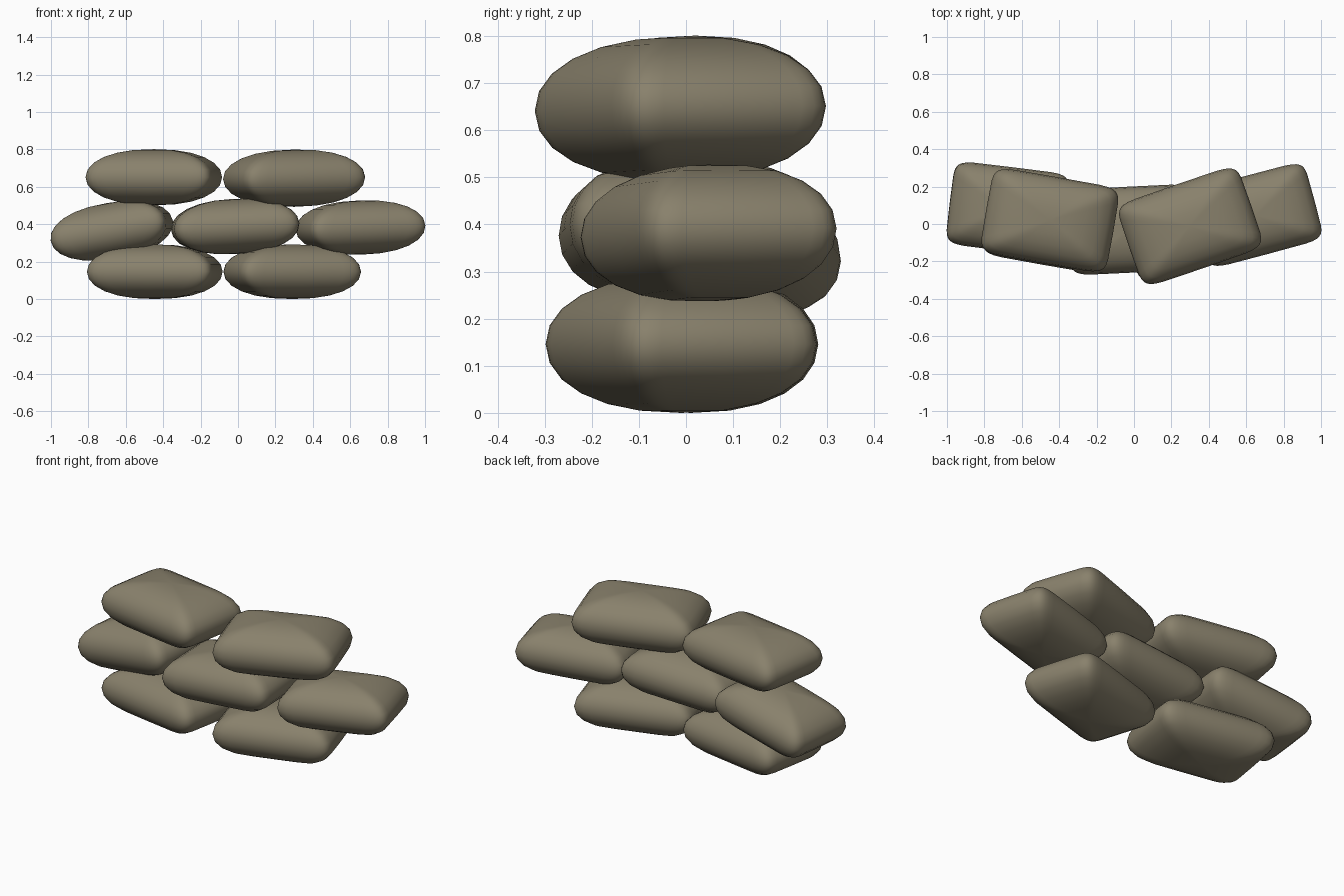
import bpy, bmesh
from math import sin, cos, pi, radians, copysign
from mathutils import Matrix

if "Cube" in bpy.data.objects:
    bpy.data.objects.remove(bpy.data.objects["Cube"])

SIDES, RINGS = 32, 12


def spow(v, p):
    return copysign(abs(v) ** p, v)


# One stuffed bag: rounded-rectangle outline, elliptical cross-section
def sandbag(name, loc, half, yaw, tilt):
    bm = bmesh.new()
    rings = []
    for j in range(1, RINGS):
        t = -pi / 2 + pi * j / RINGS
        r, z = cos(t) ** 0.88, spow(sin(t), 0.96)
        ring = []
        for i in range(SIDES):
            a = 2 * pi * i / SIDES
            x, y = spow(cos(a), 0.25), spow(sin(a), 0.25)
            # keep edge midpoints well spread along the straight sides
            ring.append(bm.verts.new((half[0] * r * x, half[1] * r * y, half[2] * z)))
        rings.append(ring)
    bottom = bm.verts.new((0, 0, -half[2]))
    top = bm.verts.new((0, 0, half[2]))
    for i in range(SIDES):
        k = (i + 1) % SIDES
        bm.faces.new((bottom, rings[0][k], rings[0][i]))
        bm.faces.new((top, rings[-1][i], rings[-1][k]))
        for lo, hi in zip(rings, rings[1:]):
            bm.faces.new((lo[i], lo[k], hi[k], hi[i]))
    bmesh.ops.remove_doubles(bm, verts=bm.verts, dist=0.0005)
    bm.transform(Matrix.Translation(loc) @ Matrix.Rotation(radians(yaw), 4, 'Z')
                 @ Matrix.Rotation(radians(-tilt), 4, 'Y'))
    bmesh.ops.recalc_face_normals(bm, faces=bm.faces)
    for f in bm.faces:
        f.smooth = True
    me = bpy.data.meshes.new(name)
    bm.to_mesh(me)
    bm.free()
    ob = bpy.data.objects.new(name, me)
    bpy.context.collection.objects.link(ob)
    me.materials.append(canvas)


canvas = bpy.data.materials.new("canvas")
canvas.diffuse_color = (0.25, 0.22, 0.15, 1)
canvas.use_nodes = True
canvas.node_tree.nodes["Principled BSDF"].inputs["Base Color"].default_value = canvas.diffuse_color

# Bottom course
sandbag("bottom_bag_left", (-0.445, 0.01, 0.146), (0.343, 0.232, 0.146), -10, 0)
sandbag("bottom_bag_right", (0.29, -0.01, 0.146), (0.338, 0.222, 0.146), 17, 0)
# Middle course
sandbag("middle_bag_left", (-0.675, 0.08, 0.365), (0.317, 0.225, 0.15), -7, 10)
sandbag("middle_bag_center", (-0.015, -0.03, 0.388), (0.338, 0.23, 0.148), 3, 3)
sandbag("middle_bag_right", (0.655, 0.048, 0.382), (0.32, 0.217, 0.145), 15, 2)
# Top course
sandbag("top_bag_left", (-0.45, 0.02, 0.651), (0.345, 0.234, 0.15), -10, 0)
sandbag("top_bag_right", (0.30, -0.012, 0.646), (0.345, 0.235, 0.153), 19, 1)
